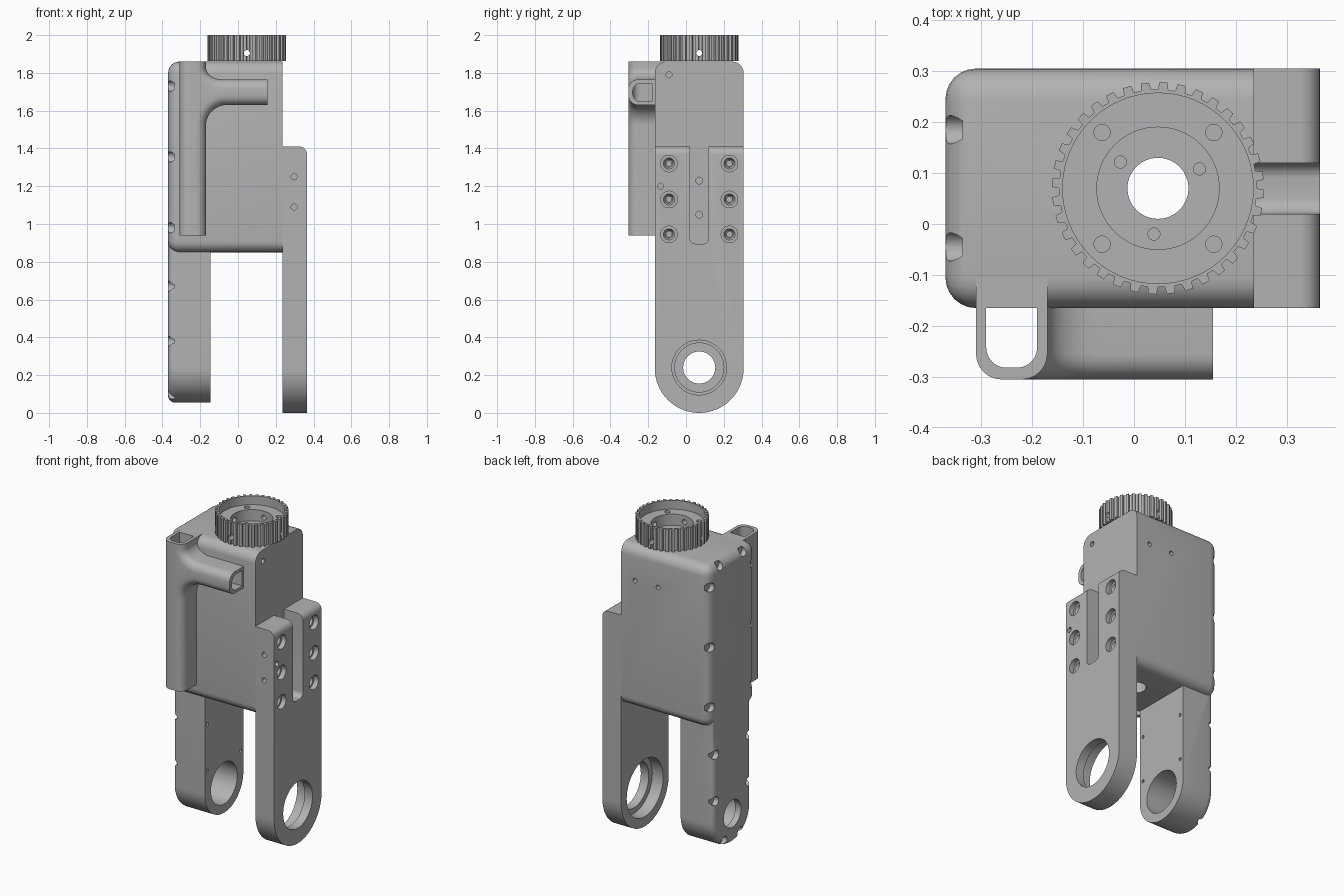
import bpy, bmesh, math
from mathutils import Matrix, Vector

if "Cube" in bpy.data.objects:
    bpy.data.objects.remove(bpy.data.objects["Cube"], do_unlink=True)

grey = bpy.data.materials.new("machined grey")
grey.use_nodes = True
GREY = (0.45, 0.45, 0.45, 1)
grey.diffuse_color = GREY
grey.node_tree.nodes["Principled BSDF"].inputs["Base Color"].default_value = GREY

CY = 0.07            # middle of the body in depth
GX = 0.047           # wheel axis
Y0, Y1 = -0.165, 0.305
PIVOT = 0.24         # height of the pivot bores


def arc(ca, cb, ra, rb, start, end, n=10):
    angles = [math.radians(start + (end - start) * i / n) for i in range(n + 1)]
    return [(ca + ra * math.cos(t), cb + rb * math.sin(t)) for t in angles]


def place(axis, a, b, c):
    return Vector({"x": (c, a, b), "y": (a, c, b), "z": (a, b, c)}[axis])


def prism(bm, axis, profile, lo, hi):
    """Extrude a closed outline along an axis."""
    rings = [[bm.verts.new(place(axis, a, b, c)) for a, b in profile] for c in (lo, hi)]
    n = len(profile)
    faces = [bm.faces.new(rings[0]), bm.faces.new(rings[1])]
    for i in range(n):
        j = (i + 1) % n
        faces.append(bm.faces.new((rings[0][i], rings[0][j], rings[1][j], rings[1][i])))
    bmesh.ops.recalc_face_normals(bm, faces=faces)


def rect(a0, b0, a1, b1):
    return [(a0, b0), (a1, b0), (a1, b1), (a0, b1)]


def drill(bm, axis, a, b, lo, hi, r0, r1=None, n=32):
    """Round cutter or pin, optionally tapered, from lo to hi along an axis."""
    r1 = r0 if r1 is None else r1
    turn = {"x": Matrix.Rotation(math.pi / 2, 4, "Y"),
            "y": Matrix.Rotation(-math.pi / 2, 4, "X"), "z": Matrix()}[axis]
    move = Matrix.Translation(place(axis, a, b, (lo + hi) / 2))
    bmesh.ops.create_cone(bm, cap_ends=True, segments=n, radius1=r0, radius2=r1,
                          depth=hi - lo, matrix=move @ turn)


def round_edges(bm, rule, size, segments=6):
    chosen = [e for e in bm.edges if rule(e.verts[0].co, e.verts[1].co)]
    bmesh.ops.bevel(bm, geom=chosen, offset=size, segments=segments, profile=0.5,
                    affect="EDGES", clamp_overlap=True)


def make(name, bm):
    mesh = bpy.data.meshes.new(name)
    bm.to_mesh(mesh)
    bm.free()
    mesh.materials.append(grey)
    ob = bpy.data.objects.new(name, mesh)
    bpy.context.scene.collection.objects.link(ob)
    return ob


def combine(ob, bm, operation="DIFFERENCE"):
    """Apply a boolean with a temporary tool mesh."""
    tool = make("tool", bm)
    mod = ob.modifiers.new("cut", "BOOLEAN")
    mod.operation, mod.object, mod.solver = operation, tool, "EXACT"
    mod.use_self = True
    graph = bpy.context.evaluated_depsgraph_get()
    mesh = bpy.data.meshes.new_from_object(ob.evaluated_get(graph))
    ob.modifiers.clear()
    ob.data = mesh
    mesh.materials.clear()
    mesh.materials.append(grey)
    bpy.data.objects.remove(tool, do_unlink=True)


def on(p, q, axis, value):
    return abs(p[axis] - value) < 1e-4 and abs(q[axis] - value) < 1e-4


# Main body: rounded everywhere except around the flat inner side
bm = bmesh.new()
prism(bm, "x", rect(Y0, 0.85, Y1, 1.86), -0.37, 0.235)
round_edges(bm, lambda p, q: not on(p, q, 0, 0.235), 0.06)
body = make("body", bm)

# Narrow arm that hangs from the body
bm = bmesh.new()
outline = arc(CY, PIVOT, 0.19, 0.185, 180, 360, 32) + [(CY + 0.19, 0.96), (CY - 0.19, 0.96)]
prism(bm, "x", outline, -0.37, -0.145)
round_edges(bm, lambda p, q: on(p, q, 0, -0.37) and not on(p, q, 2, 0.96), 0.035, 5)
combine(body, bm, "UNION")

# Bores and screw pockets of the body
bm = bmesh.new()
drill(bm, "z", GX, CY, 0.7, 2.0, 0.06)
drill(bm, "x", CY, PIVOT, -0.5, -0.2, 0.085, n=48)
drill(bm, "x", CY, PIVOT, -0.33, -0.1, 0.13, n=48)
for side in (-1, 1):
    for z in (0.98, 1.355, 1.73):
        drill(bm, "x", CY + side * 0.205, z, -0.45, -0.337, 0.028, n=20)
    for z in (0.38, 0.67):
        drill(bm, "x", CY + side * 0.163, z, -0.45, -0.337, 0.028, n=20)
        drill(bm, "x", CY + side * 0.163, z, -0.17, -0.1, 0.01, n=12)
    drill(bm, "x", CY + side * 0.08, 0.1, -0.45, -0.337, 0.028, n=20)
    drill(bm, "x", CY + side * 0.115, 1.832, -0.45, -0.337, 0.028, n=20)
for x in (-0.02, 0.14):
    drill(bm, "y", x, 1.65, 0.27, 0.4, 0.014, n=16)
drill(bm, "x", -0.09, 1.79, 0.2, 0.3, 0.016, n=16)
for z in (1.05, 1.23):
    drill(bm, "x", CY, z, 0.2, 0.3, 0.018, n=16)
combine(body, bm)

# Wide fork plate on the other side
bm = bmesh.new()
outline = arc(CY, 0.235, 0.235, 0.235, 180, 360, 40) + [(Y1, 1.41), (Y0, 1.41)]
prism(bm, "x", outline, 0.235, 0.365)
round_edges(bm, lambda p, q: on(p, q, 0, 0.365) and on(p, q, 2, 1.41), 0.04)
fork = make("fork_plate", bm)
bm = bmesh.new()
slot = arc(0.05, 0.925, 0.03, 0.03, 180, 270, 6) + arc(0.09, 0.925, 0.03, 0.03, 270, 360, 6)
prism(bm, "x", slot + [(0.12, 1.5), (0.02, 1.5)], 0.2, 0.4)
drill(bm, "x", CY, PIVOT, 0.1, 0.5, 0.145, n=48)
drill(bm, "x", CY, PIVOT, 0.1, 0.31, 0.18, n=48)
for y in (-0.09, 0.23):
    for z in (0.945, 1.13, 1.32):
        drill(bm, "x", y, z, 0.335, 0.4, 0.044, n=24)
        drill(bm, "x", y, z, 0.31, 0.345, 0.02, 0.034, n=24)
        drill(bm, "x", y, z, 0.27, 0.32, 0.014, n=16)
for z in (1.09, 1.25):
    drill(bm, "y", 0.297, z, -0.25, -0.13, 0.016, n=16)
drill(bm, "x", -0.135, 1.2, 0.33, 0.4, 0.016, n=16)
combine(fork, bm)

# Branching cable duct on the front
bm = bmesh.new()
outline = ([(-0.31, 0.94), (-0.17, 0.94)] + arc(-0.06, 1.52, 0.11, 0.11, 180, 90)
           + [(0.155, 1.63), (0.155, 1.765)] + arc(-0.08, 1.83, 0.09, 0.065, 270, 180)
           + [(-0.17, 1.86), (-0.31, 1.86)])
prism(bm, "y", outline, -0.305, -0.1)
round_edges(bm, lambda p, q: on(p, q, 1, -0.305) and not (
    on(p, q, 2, 0.94) or on(p, q, 2, 1.86) or on(p, q, 0, 0.155)), 0.05)
duct = make("cable_duct", bm)
bm = bmesh.new()
prism(bm, "z", arc(-0.25, -0.242, 0.04, 0.04, 180, 270) + arc(-0.23, -0.242, 0.04, 0.04, 270, 360)
      + [(-0.19, -0.165), (-0.29, -0.165)], 0.8, 2.0)
prism(bm, "x", arc(-0.24, 1.69, 0.042, 0.042, 180, 270) + [(-0.18, 1.648), (-0.18, 1.745)]
      + arc(-0.24, 1.703, 0.042, 0.042, 90, 180), -0.24, 0.3)
combine(duct, bm)

# Toothed wheel on top
TEETH = 36
bm = bmesh.new()
outline = []
for i in range(TEETH):
    for step, r in ((0, 0.194), (0.4, 0.194), (0.48, 0.208), (0.92, 0.208)):
        t = 2 * math.pi * (i + step) / TEETH
        outline.append((GX + r * math.cos(t), CY + r * math.sin(t)))
prism(bm, "z", outline, 1.862, 2.0)
wheel = make("toothed_wheel", bm)
bm = bmesh.new()
drill(bm, "z", GX, CY, 1.945, 2.1, 0.187, n=64)
drill(bm, "z", GX, CY, 1.875, 2.1, 0.12, n=64)
drill(bm, "z", GX, CY, 1.8, 2.1, 0.06)
for i in range(4):
    t = math.radians(45 + 90 * i)
    drill(bm, "z", GX + 0.155 * math.cos(t), CY + 0.155 * math.sin(t), 1.9, 2.1, 0.016, n=20)
for degrees in (25, 145, 265):
    t = math.radians(degrees)
    drill(bm, "z", GX + 0.09 * math.cos(t), CY + 0.09 * math.sin(t), 1.865, 2.1, 0.012, n=16)
drill(bm, "y", GX, 1.905, -0.3, 0.5, 0.016, n=16)
drill(bm, "x", CY, 1.905, -0.3, 0.5, 0.016, n=16)
combine(wheel, bm)

# Smooth shading on the rounded areas, sharp creases elsewhere
for ob in (body, fork, duct, wheel):
    bpy.ops.object.select_all(action="DESELECT")
    ob.select_set(True)
    bpy.context.view_layer.objects.active = ob
    bpy.ops.object.shade_smooth_by_angle(angle=math.radians(30))
